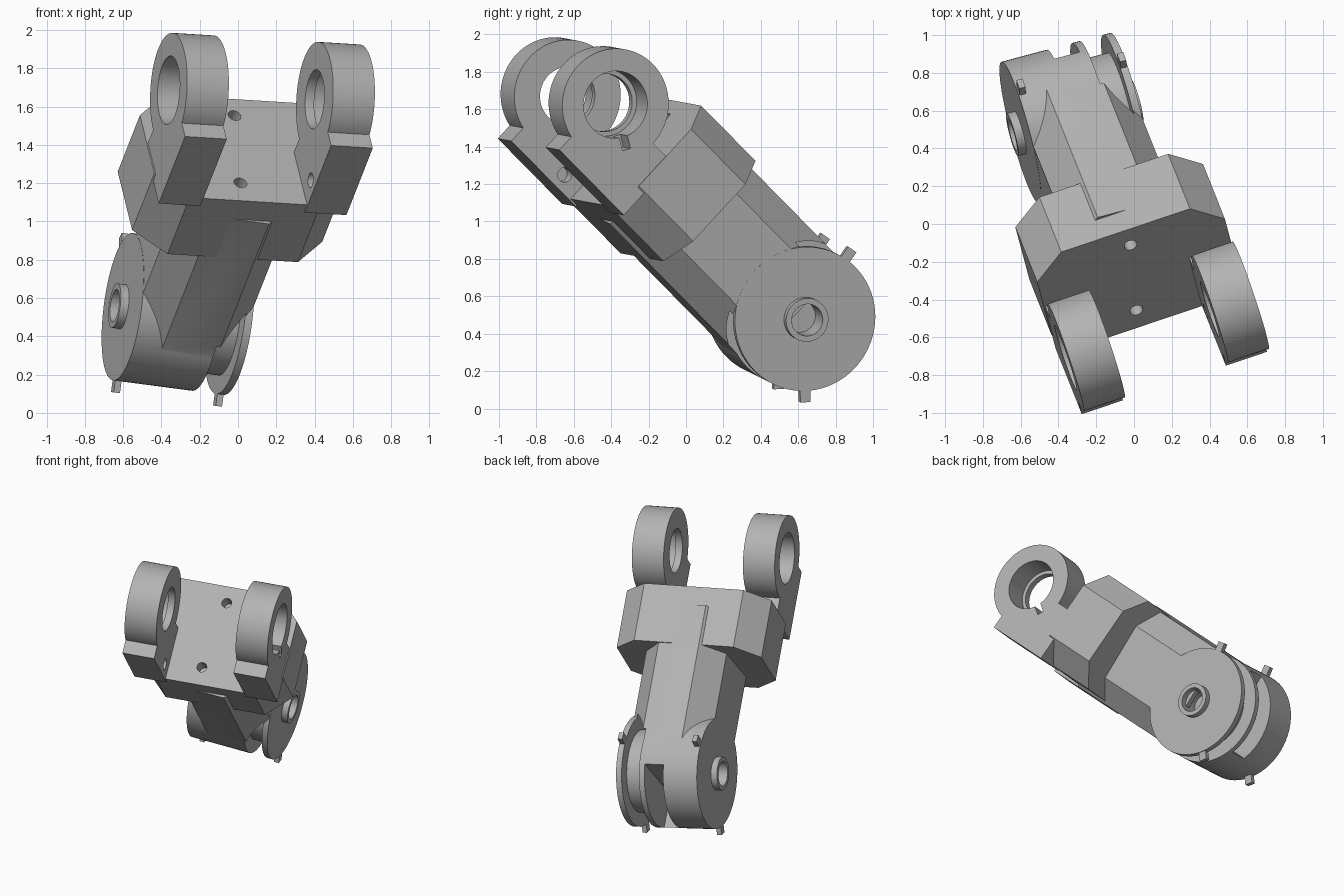
import bpy, bmesh
from math import radians, sin
from mathutils import Matrix, Vector

if "Cube" in bpy.data.objects:
    bpy.data.objects.remove(bpy.data.objects["Cube"], do_unlink=True)

grey = bpy.data.materials.new("plain grey")
grey.use_nodes = True
grey.diffuse_color = (0.45, 0.45, 0.45, 1)
grey.node_tree.nodes["Principled BSDF"].inputs["Base Color"].default_value = grey.diffuse_color

# Working axes: x along the hinge pins, y down the arm, z out of its upper face
down_arm = Vector((-0.27, 0.676, -0.686)).normalized()
hinge = Vector((0.947, 0.317, -0.057))
hinge = (hinge - down_arm * hinge.dot(down_arm)).normalized()
pose = Matrix((hinge, down_arm, hinge.cross(down_arm))).transposed().to_4x4()
pose.translation = (0, 0, 1)
CLEVIS = pose @ Matrix.Translation((-0.09, 0, 0.08))
ARM = pose @ Matrix.Translation((-0.09, 0, 0.078)) @ Matrix.Rotation(radians(5.4), 4, 'Y')


def make(name, bm):
    bmesh.ops.recalc_face_normals(bm, faces=bm.faces)
    mesh = bpy.data.meshes.new(name)
    bm.to_mesh(mesh)
    bm.free()
    obj = bpy.data.objects.new(name, mesh)
    bpy.context.scene.collection.objects.link(obj)
    return obj


def box(name, low, high, pivot=(0, 0, 0), turn=0):
    """Box between two corners, turned about the hinge axis at a pivot."""
    low, high = Vector(low), Vector(high)
    bm = bmesh.new()
    bmesh.ops.create_cube(bm, size=1, matrix=Matrix.Translation(pivot)
                          @ Matrix.Rotation(radians(turn), 4, 'X')
                          @ Matrix.Translation((low + high) / 2)
                          @ Matrix.Diagonal((*(high - low), 1)))
    return make(name, bm)


def rod(name, radius, start, end, sides=72):
    """Cylinder between two points."""
    start, end = Vector(start), Vector(end)
    turn = Vector((0, 0, 1)).rotation_difference(end - start).to_matrix().to_4x4()
    bm = bmesh.new()
    bmesh.ops.create_cone(bm, cap_ends=True, segments=sides, radius1=radius, radius2=radius,
                          depth=(end - start).length,
                          matrix=Matrix.Translation((start + end) / 2) @ turn)
    return make(name, bm)


def octagon(name, flat, half_w, half_h, side, y0, y1):
    """Chamfered bar running down the arm."""
    quarter = [(flat, half_h), (half_w, side)]
    right = quarter + [(x, -z) for x, z in reversed(quarter)]
    outline = right + [(-x, -z) for x, z in right]
    bm = bmesh.new()
    face = bm.faces.new([bm.verts.new((x, y0, z)) for x, z in outline])
    grown = bmesh.ops.extrude_face_region(bm, geom=[face])["geom"]
    bmesh.ops.translate(bm, vec=(0, y1 - y0, 0),
                        verts=[v for v in grown if isinstance(v, bmesh.types.BMVert)])
    return make(name, bm)


def combine(obj, tool, operation='DIFFERENCE'):
    mod = obj.modifiers.new("combine", 'BOOLEAN')
    mod.operation, mod.object, mod.solver = operation, tool, 'EXACT'
    bpy.context.view_layer.objects.active = obj
    bpy.ops.object.modifier_apply(modifier=mod.name)
    bpy.data.objects.remove(tool, do_unlink=True)


def finish(obj, place):
    obj.data.materials.clear()
    obj.data.materials.append(grey)
    obj.matrix_world = place
    bpy.ops.object.select_all(action='DESELECT')
    obj.select_set(True)
    bpy.context.view_layer.objects.active = obj
    bpy.ops.object.shade_smooth_by_angle(angle=radians(25))


# Chamfered central block with two drilled holes
block = octagon("central_block", 0.36, 0.525, 0.37, 0.21, -0.45, -0.02)
for x, z in ((-0.055, -0.24), (0.005, 0.25)):
    combine(block, rod("drill", 0.035, (x, -0.5, z), (x, -0.33, z), 24))
finish(block, CLEVIS)

# Pair of lugs with bored rings
RY, RZ = -0.85, 0.012
for name, s in (("right_lug", -1), ("left_lug", 1)):
    inner, outer = 0.288 * s, 0.518 * s
    lo, hi = sorted((inner, outer))
    lug = rod(name, 0.3, (lo, RY, RZ), (hi, RY, RZ))
    combine(lug, box("web", (lo, -0.91, -0.378), (hi, -0.40, 0.01)), 'UNION')
    combine(lug, rod("bore", 0.155, (lo - 0.1, RY, RZ), (hi + 0.1, RY, RZ)))
    combine(lug, rod("counterbore", 0.18, (inner + 0.05 * s, RY, RZ), (outer + 0.1 * s, RY, RZ)))
    combine(lug, rod("side_drill", 0.04, (inner - 0.05 * s, -0.564, -0.3),
                     (inner + 0.08 * s, -0.564, -0.3), 24))
    if s > 0:
        combine(lug, box("key_slot", (outer - 0.12, 0.14, -0.023), (outer + 0.1, 0.25, 0.023),
                         (0, RY, RZ), -31))
    finish(lug, CLEVIS)

# Arm with the hinge barrel at its end
HY, W, R = 0.795, 0.3, 0.388
arm = octagon("arm", 0.15, W, 0.375, 0.21, -0.31, 0.74)
combine(arm, rod("barrel", R, (-W - 0.001, HY, 0), (0.13, HY, 0)), 'UNION')

# Groove around the barrel beside the thin end disc, leaving a drum inside
groove = rod("groove", 0.41, (0.13, HY, 0), (0.26, HY, 0))
combine(arm, groove)

# Slot in the rear of the barrel
combine(arm, box("slot", (-0.05, HY + 0.1, -0.17), (0.09, HY + 0.6, 0.6)))

drum = rod("drum", 0.29, (0.1, HY, 0), (0.28, HY, 0))
disc = rod("end_disc", R, (0.26, HY, 0), (W + 0.001, HY, 0))

# Blind bores into both barrel ends, each with a raised collar
for s, name, ends in ((-1, "right_collar", (arm,)), (1, "left_collar", (disc, drum))):
    tip = (W + 0.045) * s
    for part in ends:
        combine(part, rod("bore", 0.086, (0.19 * s, HY, 0), (tip * 1.2, HY, 0), 48))
    collar = rod(name, 0.117, (0.27 * s, HY, 0), (tip, HY, 0), 48)
    combine(collar, rod("bore", 0.086, (0.2 * s, HY, 0), (tip * 1.2, HY, 0), 48))
    finish(collar, ARM)

    # Stop tabs standing out from the rim
    for place, turn in (("upper", 100), ("lower", -44)):
        x = 0.278 * s
        tab = box(f"{place}_{name[:-7]}_tab", (x - 0.017, 0.35, -0.028),
                  (x + 0.017, 0.45, 0.028), (0, HY, 0), turn)
        finish(tab, ARM)

for part in (arm, drum, disc):
    finish(part, ARM)
